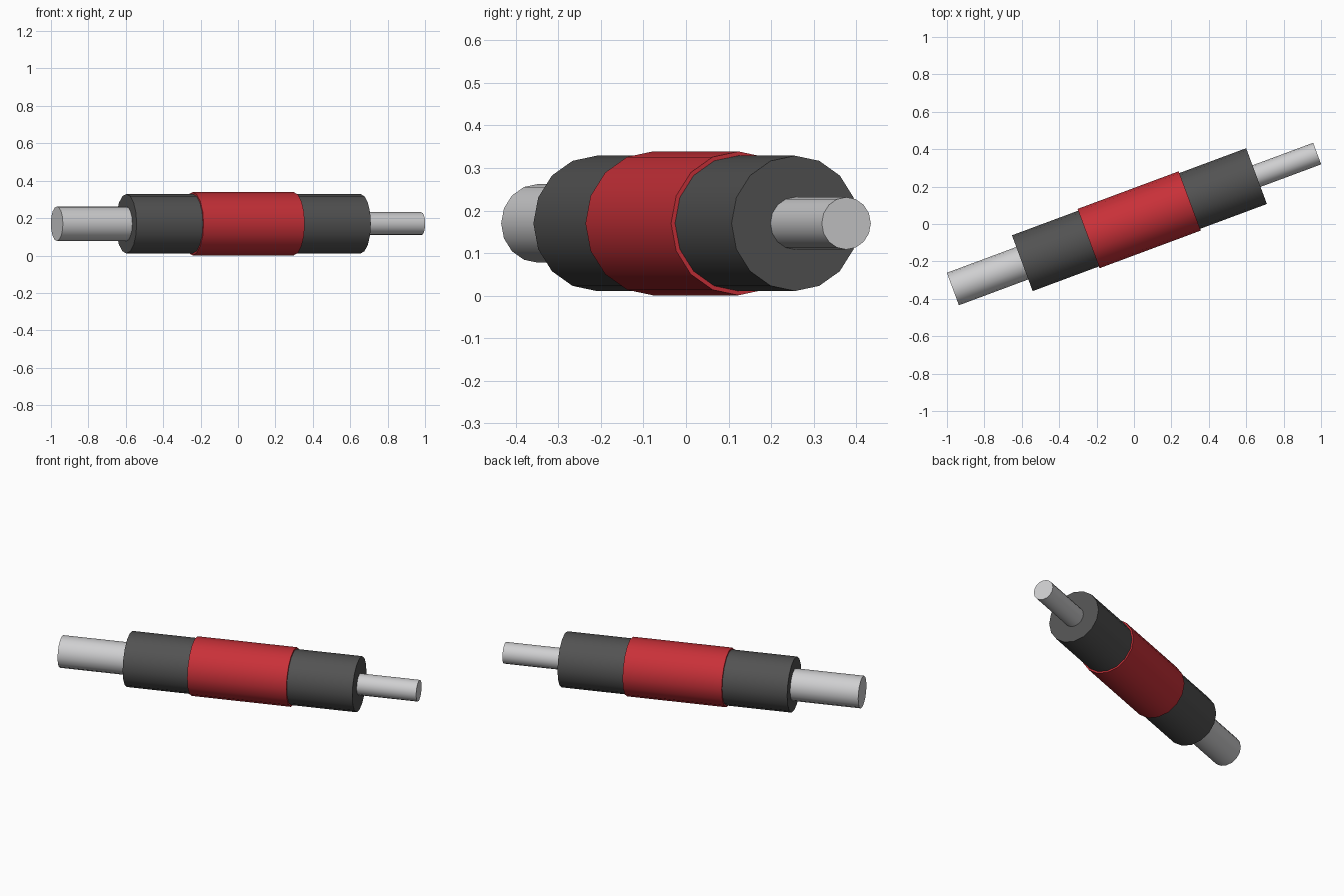
import bpy
import math
from mathutils import Vector

cube = bpy.data.objects.get("Cube")
if cube:
    bpy.data.objects.remove(cube, do_unlink=True)


def material(name, color):
    m = bpy.data.materials.new(name)
    m.use_nodes = True
    m.diffuse_color = (*color, 1)
    m.node_tree.nodes["Principled BSDF"].inputs["Base Color"].default_value = (*color, 1)
    return m


dark = material("dark grey", (0.085, 0.085, 0.085))
red = material("red", (0.58, 0.03, 0.04))
silver = material("light grey", (0.62, 0.62, 0.63))

# Shared axis: a horizontal line turned slightly towards the back
ANGLE = math.radians(20.4)
AXIS = Vector((math.cos(ANGLE), math.sin(ANGLE), 0))
CENTRE = Vector((0.0055, 0.0145, 0.17))


def cylinder(name, start, end, radius, mat):
    """Closed cylinder between two distances along the shared axis."""
    bpy.ops.mesh.primitive_cylinder_add(
        vertices=16, radius=radius, depth=end - start,
        location=CENTRE + AXIS * (start + end) / 2,
        rotation=(0, math.pi / 2, ANGLE))
    obj = bpy.context.object
    obj.name = name
    obj.data.materials.append(mat)
    bpy.ops.object.shade_smooth_by_angle(angle=math.radians(35))
    return obj


# Main barrel with its raised centre sleeve
cylinder("barrel", -0.643, 0.693, 0.159, dark)
cylinder("centre_sleeve", -0.265, 0.312, 0.169, red)

# Thick and thin end rods, seated slightly inside the barrel
cylinder("thick_rod", -1.039, -0.6, 0.0925, silver)
cylinder("thin_rod", 0.65, 1.039, 0.0615, silver)
